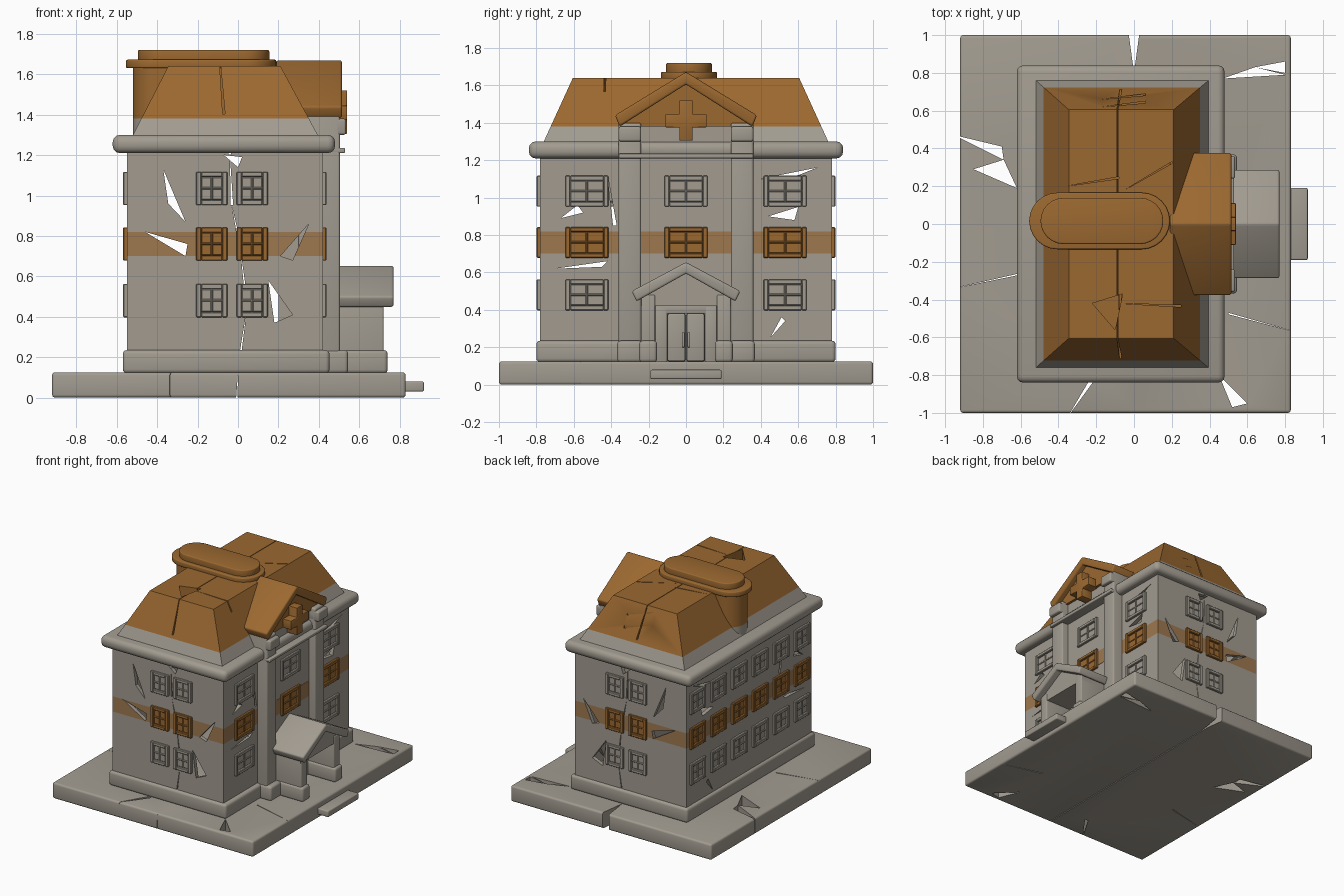
import bpy, bmesh
from math import pi, sin, cos
from mathutils import Matrix, Vector

if "Cube" in bpy.data.objects:
    bpy.data.objects.remove(bpy.data.objects["Cube"])


def material(name, rgb):
    m = bpy.data.materials.new(name)
    m.diffuse_color = (*rgb, 1)
    m.use_nodes = True
    m.node_tree.nodes["Principled BSDF"].inputs["Base Color"].default_value = m.diffuse_color
    return m


STONE = material("stone", (0.36, 0.33, 0.28))
ORANGE = material("orange", (0.33, 0.14, 0.03))
STAIN = material("stained_stone", (0.34, 0.19, 0.08))


def smooth(ob):
    bpy.ops.object.select_all(action='DESELECT')
    ob.select_set(True)
    bpy.context.view_layer.objects.active = ob
    bpy.ops.object.shade_smooth_by_angle(angle=0.6)


def finish(name, bm, mat=STONE, bevel=0.0, segs=3):
    bmesh.ops.recalc_face_normals(bm, faces=bm.faces[:])
    if bevel:
        edges = [e for e in bm.edges if e.calc_face_angle(0) > 0.5]
        bmesh.ops.bevel(bm, geom=edges, offset=bevel, segments=segs, profile=0.5,
                        affect='EDGES', clamp_overlap=True)
    me = bpy.data.meshes.new(name)
    bm.to_mesh(me)
    bm.free()
    me.materials.append(mat)
    ob = bpy.data.objects.new(name, me)
    bpy.context.collection.objects.link(ob)
    smooth(ob)
    return ob


def add_box(bm, x0, x1, y0, y1, z0, z1):
    mat = Matrix.Translation(((x0 + x1) / 2, (y0 + y1) / 2, (z0 + z1) / 2)) @ \
        Matrix.Diagonal((x1 - x0, y1 - y0, z1 - z0, 1))
    bmesh.ops.create_cube(bm, size=1, matrix=mat)


def box(name, x0, x1, y0, y1, z0, z1, mat=STONE, bevel=0.008):
    bm = bmesh.new()
    add_box(bm, x0, x1, y0, y1, z0, z1)
    return finish(name, bm, mat, bevel)


def add_prism(bm, pts, axis, a, b):
    put = {'x': lambda p, d: (d, p[0], p[1]), 'y': lambda p, d: (p[0], d, p[1]),
           'z': lambda p, d: (p[0], p[1], d)}[axis]
    lo = [bm.verts.new(put(p, a)) for p in pts]
    hi = [bm.verts.new(put(p, b)) for p in pts]
    bm.faces.new(lo)
    bm.faces.new(hi[::-1])
    for i in range(len(pts)):
        j = (i + 1) % len(pts)
        bm.faces.new((lo[i], hi[i], hi[j], lo[j]))
    if bm.calc_volume(signed=True) < 0:
        bmesh.ops.reverse_faces(bm, faces=bm.faces[:])


def prism(name, pts, axis, a, b, mat=STONE, bevel=0.006):
    bm = bmesh.new()
    add_prism(bm, pts, axis, a, b)
    return finish(name, bm, mat, bevel)


def cut(ob, pieces):
    """Knock shards (points, axis, start, end) out of a part, one by one."""
    for p in pieces:
        bm = bmesh.new()
        add_prism(bm, *p)
        me = bpy.data.meshes.new("shard")
        bm.to_mesh(me)
        bm.free()
        me.materials.append(STONE)
        cutter = bpy.data.objects.new("shard", me)
        bpy.context.collection.objects.link(cutter)
        cutter.hide_render = True
        mod = ob.modifiers.new("cut", 'BOOLEAN')
        mod.operation, mod.solver, mod.object = 'DIFFERENCE', 'EXACT', cutter
        bpy.context.view_layer.update()
        ev = ob.evaluated_get(bpy.context.evaluated_depsgraph_get())
        new = bpy.data.meshes.new_from_object(ev)
        ob.modifiers.remove(mod)
        bpy.data.objects.remove(cutter)
        # keep the cut only if the part survives it
        if sum(f.area for f in new.polygons) > .85 * sum(f.area for f in ob.data.polygons):
            ob.data = new
    smooth(ob)


# jagged seam that splits the whole building, as slivers running front to back
line = [(-.01, -.1), (.0, .13), (.045, .45), (.01, .75), (-.03, .95), (-.04, 1.2),
        (-.07, 1.4), (-.1, 1.8)]
SEAM = []
for (xa, za), (xb, zb) in zip(line, line[1:]):
    SEAM.append(([(xa - .006, za + .004), (xa + .006, za + .004), (xb, zb - .004)],
                 'y', -1.1, 1.1))

# base slab and doorstep
base = box("base_slab", -.92, .83, -1, 1, 0, .125, bevel=.015)
base_holes = [[(-.95, .47), (-.70, .41), (-.69, .34)], [(-.85, .29), (-.69, .34), (-.62, .19)],
              [(.47, .77), (.64, .83), (.80, .79)], [(.64, .83), (.80, .86), (.80, .80)],
              [(-.95, -.34), (-.6, -.26), (-.6, -.268)],
              [(.85, -.57), (.5, -.47), (.5, -.478)],
              [(-.35, -1.02), (-.22, -.80), (-.19, -.80)],
              [(.45, -.80), (.52, -.97), (.60, -.95)],
              [(-.03, 1.02), (.03, 1.02), (0, .80)]]
cut(base, SEAM[:1] + [(h, 'z', -.1, .3) for h in base_holes])
box("doorstep", .80, .92, -.19, .19, .03, .08)

# hollow body (outer and inner skin) with a stained storey band
bm = bmesh.new()
add_box(bm, -.55, .42, -.78, .78, .13, 1.25)
for z in (.70, .82):
    bmesh.ops.bisect_plane(bm, geom=bm.verts[:] + bm.edges[:] + bm.faces[:],
                           plane_co=(0, 0, z), plane_no=(0, 0, 1))
for f in bm.faces:
    f.material_index = int(.70 < f.calc_center_median().z < .82 and abs(f.normal.z) < .5)
outer = bm.faces[:]
add_box(bm, -.52, .39, -.75, .75, .16, 1.22)
bmesh.ops.recalc_face_normals(bm, faces=outer)
bmesh.ops.reverse_faces(bm, faces=[f for f in bm.faces if f not in outer])
me = bpy.data.meshes.new("building_body")
bm.to_mesh(me)
bm.free()
me.materials.append(STONE)
me.materials.append(STAIN)
body = bpy.data.objects.new("building_body", me)
bpy.context.collection.objects.link(body)
end_holes = [[(-.37, 1.13), (-.345, .96), (-.26, .87)], [(-.46, .82), (-.25, .76), (-.26, .70)],
             [(.15, .58), (.18, .37), (.27, .41)], [(-.07, 1.2), (.02, 1.19), (0, 1.14)],
             [(.21, .70), (.35, .86), (.27, .68)]]
side_holes = [[(-.67, .89), (-.55, .92), (-.58, .96)], [(.45, .25), (.51, .36), (.53, .34)],
              [(.44, .90), (.60, .95), (.58, .88)], [(-.7, .62), (-.42, .66), (-.45, .63)],
              [(-.42, 1.12), (-.37, .85), (-.39, .85)], [(.4, 1.1), (.7, 1.16), (.6, 1.12)]]
pieces = SEAM[1:6]
for s in (-1, 1):
    pieces += [(h, 'y', s * .85, s * .70) for h in end_holes]
pieces += [(h, 'x', .30, .5) for h in side_holes]
pieces += [(h, 'x', -.65, -.45) for h in side_holes]
cut(body, pieces)
box("plinth", -.57, .453, -.80, .80, .12, .235, bevel=.02)
box("cornice", -.62, .48, -.84, .84, 1.21, 1.30, bevel=.035)

# mansard roof: grey skirt and orange upper part
LOW, HIGH = (-.525, .40, .765, 1.29), (-.345, .21, .605, 1.64)


def roof_part(name, t0, t1, mat):
    bm = bmesh.new()
    rings = []
    for t in (t0, t1):
        x0, x1, y, z = (a + (b - a) * t for a, b in zip(LOW, HIGH))
        rings.append([bm.verts.new(v) for v in ((x0, -y, z), (x1, -y, z), (x1, y, z), (x0, y, z))])
    lo, hi = rings
    bm.faces.new(lo)
    bm.faces.new(hi)
    for i in range(4):
        j = (i + 1) % 4
        bm.faces.new((lo[i], lo[j], hi[j], hi[i]))
    return finish(name, bm, mat)


roof_part("roof_skirt", 0, .26, STONE)
roof = roof_part("roof", .26, 1, ORANGE)
roof_holes = [[(-.22, -.42), (-.06, -.37), (-.10, -.56)], [(-.36, .20), (-.08, .25), (-.08, .24)],
              [(-.05, .18), (.2, .33), (.2, .32)], [(-.08, -.42), (.25, -.44), (.25, -.43)]]
roof_holes += [[(-.17, y), (.06, y + .02), (.06, y + .03)] for y in (.62, .66, .70)]
cut(roof, SEAM[6:] + [(h, 'z', 1.45, 1.8) for h in roof_holes])


# stadium-shaped tower on the ridge
def stadium(x0, x1, r, cy=.016, n=12):
    arc = [(sin(pi * i / n) * r, -cos(pi * i / n) * r) for i in range(n + 1)]
    return [(x1 - r + u, cy + v) for u, v in arc] + [(x0 + r - u, cy - v) for u, v in arc]


for name, x0, x1, r, z0, z1, mat in (
        ("tower_foot", -.52, .15, .13, 1.26, 1.38, STONE),
        ("tower", -.52, .15, .13, 1.38, 1.65, ORANGE),
        ("tower_rim", -.555, .19, .15, 1.63, 1.672, ORANGE),
        ("tower_cap", -.495, .155, .122, 1.66, 1.72, ORANGE)):
    prism(name, stadium(x0, x1, r), 'z', z0, z1, mat, .008 if z0 > 1.6 else 0)


# gabled entrance bay
def gable(name, half, peak, eave, thick, x0, x1, mat):
    pts = [(0, peak), (half, eave), (half - .025, eave - thick), (0, peak - thick * 1.1),
           (-half + .025, eave - thick), (-half, eave)]
    prism(name, pts, 'x', x0, x1, mat, .012)


box("bay_wall", .2, .45, -.35, .35, .12, 1.38, bevel=0)
box("bay_stain", .3, .452, -.24, .24, .70, .82, STAIN, bevel=0)
box("bay_band", .3, .53, -.36, .36, 1.21, 1.235, bevel=.006)
prism("bay_pediment", [(-.35, 1.38), (.35, 1.38), (.35, 1.42), (0, 1.63), (-.35, 1.42)],
      'x', .2, .47, ORANGE, 0)
gable("bay_roof", .38, 1.672, 1.44, .06, .19, .515, ORANGE)
for s in (-1, 1):
    y0, y1 = sorted((s * .24, s * .36))
    box("bay_pilaster", .3, .505, y0, y1, .12, 1.40, bevel=.012)
    box("pilaster_base", .3, .545, y0 - .008, y1 + .008, .12, .235, bevel=.018)
    box("pilaster_head", .3, .535, y0, y1, 1.30, 1.38, bevel=.012)
    # porch side walls
    y0, y1 = sorted((s * .165, s * .24))
    box("porch_wall", .4, .72, y0, y1, .12, .48)
    box("porch_base", .4, .74, y0 - .01, y1 + .01, .12, .235, bevel=.018)

# cross on the pediment
bm = bmesh.new()
add_prism(bm, [(.035, 1.305), (.035, 1.375), (.11, 1.375), (.11, 1.445), (.035, 1.445),
               (.035, 1.52), (-.035, 1.52), (-.035, 1.445), (-.11, 1.445), (-.11, 1.375),
               (-.035, 1.375), (-.035, 1.305)], 'x', .44, .54)
finish("cross", bm, ORANGE, .005, 2)

# porch roof and door
prism("porch_pediment", [(-.24, .42), (.24, .42), (.24, .47), (0, .61), (-.24, .47)],
      'x', .4, .715, STONE, 0)
gable("porch_roof", .29, .655, .50, .055, .4, .77, STONE)
bm = bmesh.new()
for y0, y1, z0, z1 in ((-.165, -.10, .12, .42), (.10, .165, .12, .42), (-.165, .165, .38, .43)):
    add_box(bm, .43, .50, y0, y1, z0, z1)
finish("door_frame", bm, STONE, .006, 2)
for s in (-1, 1):
    for name, ya, yb, x, z0, z1, bev in (("door_leaf", .004, .098, .475, .125, .38, .008),
                                         ("door_handle", .008, .022, .495, .20, .28, .003)):
        y0, y1 = sorted((s * ya, s * yb))
        box(name, .43, x, y0, y1, z0, z1, bevel=bev)


# windows: frame, pane and glazing bars, facing -y before turning
def window(name, pos, turn, w, h, mat):
    bm = bmesh.new()
    a, b, t = w / 2, h / 2, .026
    for bar in ((-a, -a + t, -.018, .02, -b, b), (a - t, a, -.018, .02, -b, b),
                (-a + t, a - t, -.018, .02, b - t, b), (-a + t, a - t, -.018, .02, -b, -b + t),
                (-a + t, a - t, -.005, .02, -b + t, b - t),
                (-.006, .006, -.012, .01, -b + t, b - t), (-a + t, a - t, -.011, .01, -.005, .007)):
        add_box(bm, *bar)
    bmesh.ops.transform(bm, verts=bm.verts[:],
                        matrix=Matrix.Translation(Vector(pos)) @ Matrix.Rotation(turn, 4, 'Z'))
    finish(name, bm, mat, .004, 1)


for z, mat in ((1.035, STONE), (.76, ORANGE), (.48, STONE)):
    for x in (-.13, .07):
        window("front_window", (x, -.78, z), 0, .155, .165, mat)
        window("back_window", (x, .78, z), pi, .155, .165, mat)
    for y in (-.53, .53):
        window("right_window", (.42, y, z), pi / 2, .23, .165, mat)
    if z > .6:
        window("bay_window", (.45, 0, z), pi / 2, .23, .165, mat)
    for i in range(6):
        window("left_window", (-.55, -.65 + .26 * i, z), -pi / 2, .185, .165, mat)
